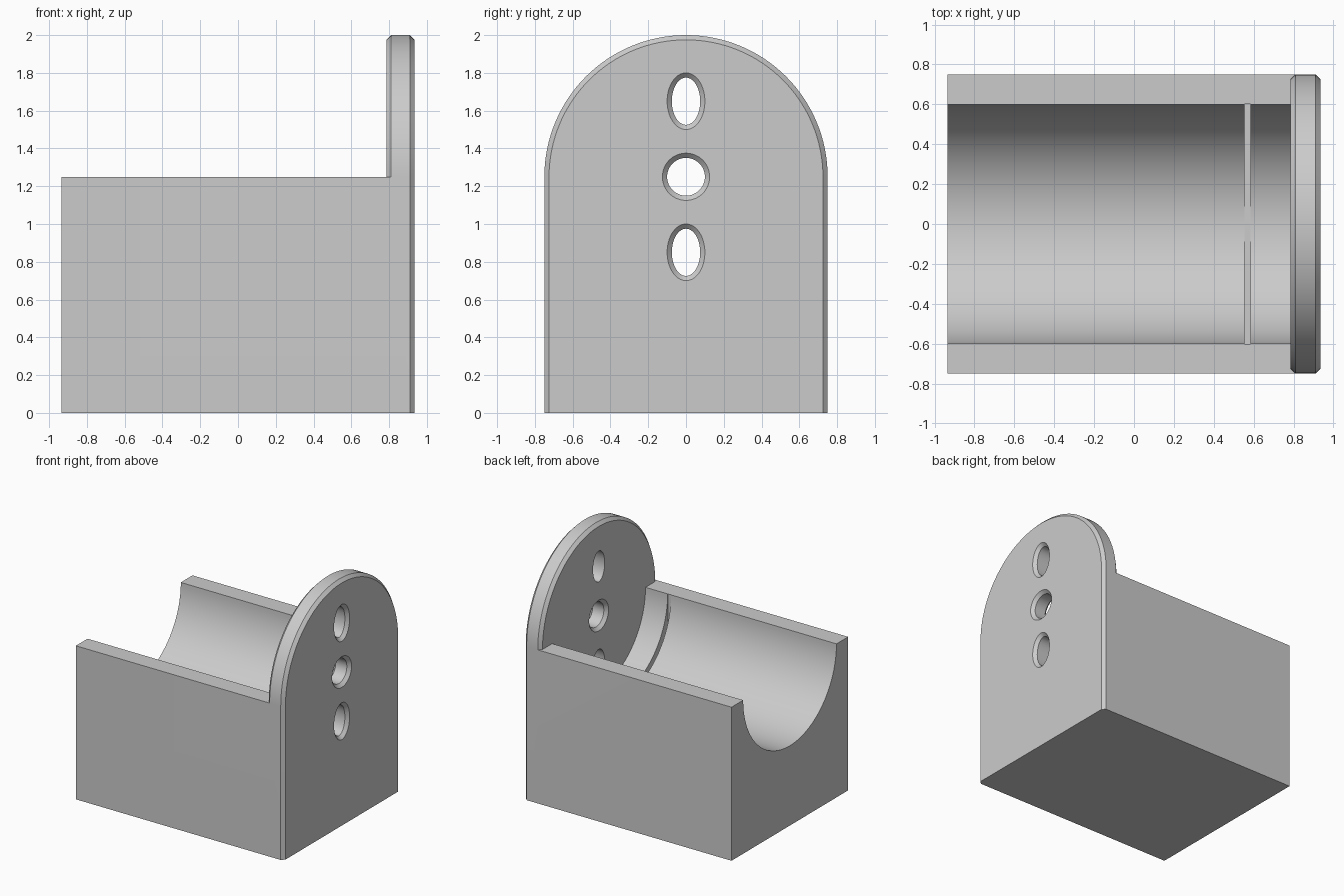
import bpy, bmesh
from math import sin, cos, pi, radians

default = bpy.data.objects.get("Cube")
if default:
    bpy.data.objects.remove(default)

LEFT, RIGHT = -0.935, 0.935      # ends of the model along x
HALF, RIM = 0.75, 1.25           # half width, height of the body rim
PLATE = RIGHT - 0.15             # inner face of the end plate
CH = 0.025                       # chamfer size used everywhere
TROUGH = 0.6

grey = bpy.data.materials.new("plain grey")
grey.use_nodes = True
colour = (0.6, 0.6, 0.6, 1)
grey.diffuse_color = colour
grey.node_tree.nodes["Principled BSDF"].inputs["Base Color"].default_value = colour


def arc(ry, rz, z, start, end, steps):
    """Elliptical arc as (y, z) points."""
    angles = [start + (end - start) * i / steps for i in range(steps + 1)]
    return [(ry * cos(a), z + rz * sin(a)) for a in angles]


def loft(name, sections):
    """Closed solid through (x, outline) sections stacked along x."""
    bm = bmesh.new()
    rings = [[bm.verts.new((x, y, z)) for y, z in outline] for x, outline in sections]
    for a, b in zip(rings, rings[1:]):
        for i in range(len(a)):
            j = (i + 1) % len(a)
            bm.faces.new((a[i], a[j], b[j], b[i]))
    bm.faces.new(rings[0][::-1])
    bm.faces.new(rings[-1])
    bmesh.ops.recalc_face_normals(bm, faces=bm.faces)
    mesh = bpy.data.meshes.new(name)
    bm.to_mesh(mesh)
    bm.free()
    mesh.materials.append(grey)
    obj = bpy.data.objects.new(name, mesh)
    bpy.context.collection.objects.link(obj)
    return obj


def combine(target, other, operation):
    """Apply a boolean and remove the helper."""
    mod = target.modifiers.new(operation.lower(), 'BOOLEAN')
    mod.operation, mod.solver, mod.object = operation, 'EXACT', other
    bpy.context.view_layer.objects.active = target
    bpy.ops.object.modifier_apply(modifier=mod.name)
    bpy.data.objects.remove(other)


def arch(inset):
    r = HALF - inset
    return [(-r, 0), (r, 0)] + arc(r, r, RIM, 0, pi, 64)


def ellipse(ry, rz, z):
    return arc(ry, rz, z, 0, 2 * pi, 64)[:-1]


# Body block with a half round trough
section = [(HALF, RIM), (HALF, 0), (-HALF, 0), (-HALF, RIM)]
section += arc(TROUGH, TROUGH, RIM, pi, 2 * pi, 64)
cradle = loft("cradle", [(LEFT, section), (PLATE + CH, section)])

# Narrow square-bottomed slot across the trough
w, floor, top = TROUGH + 0.001, RIM - TROUGH - 0.001, RIM + 0.2
slot = [(-w, floor), (w, floor), (w, top), (-w, top)]
combine(cradle, loft("slot_cutter", [(0.555, slot), (0.585, slot)]), 'DIFFERENCE')

# Arched end plate with chamfered rims
plate = loft("end_plate", [(PLATE, arch(CH)), (PLATE + CH, arch(0)),
                           (RIGHT - CH, arch(0)), (RIGHT, arch(CH))])

# Holes: (half width, half height, centre z, chamfered inside as well)
for ry, rz, z, both in [(0.075, 0.125, 1.65, False), (0.1, 0.1, 1.25, True),
                        (0.075, 0.125, 0.85, False)]:
    small = ellipse(ry, rz, z)
    wide = ellipse(ry + 2 * CH, rz + 2 * CH, z)
    inner = [(PLATE - CH, wide), (PLATE + CH, small)] if both else [(PLATE - CH, small)]
    cutter = loft("hole_cutter", inner + [(RIGHT - CH, small), (RIGHT + CH, wide)])
    combine(plate, cutter, 'DIFFERENCE')

# Join into one solid and keep the edges sharp
combine(cradle, plate, 'UNION')
bpy.ops.object.select_all(action='DESELECT')
cradle.select_set(True)
bpy.context.view_layer.objects.active = cradle
bpy.ops.object.shade_smooth_by_angle(angle=radians(30))
